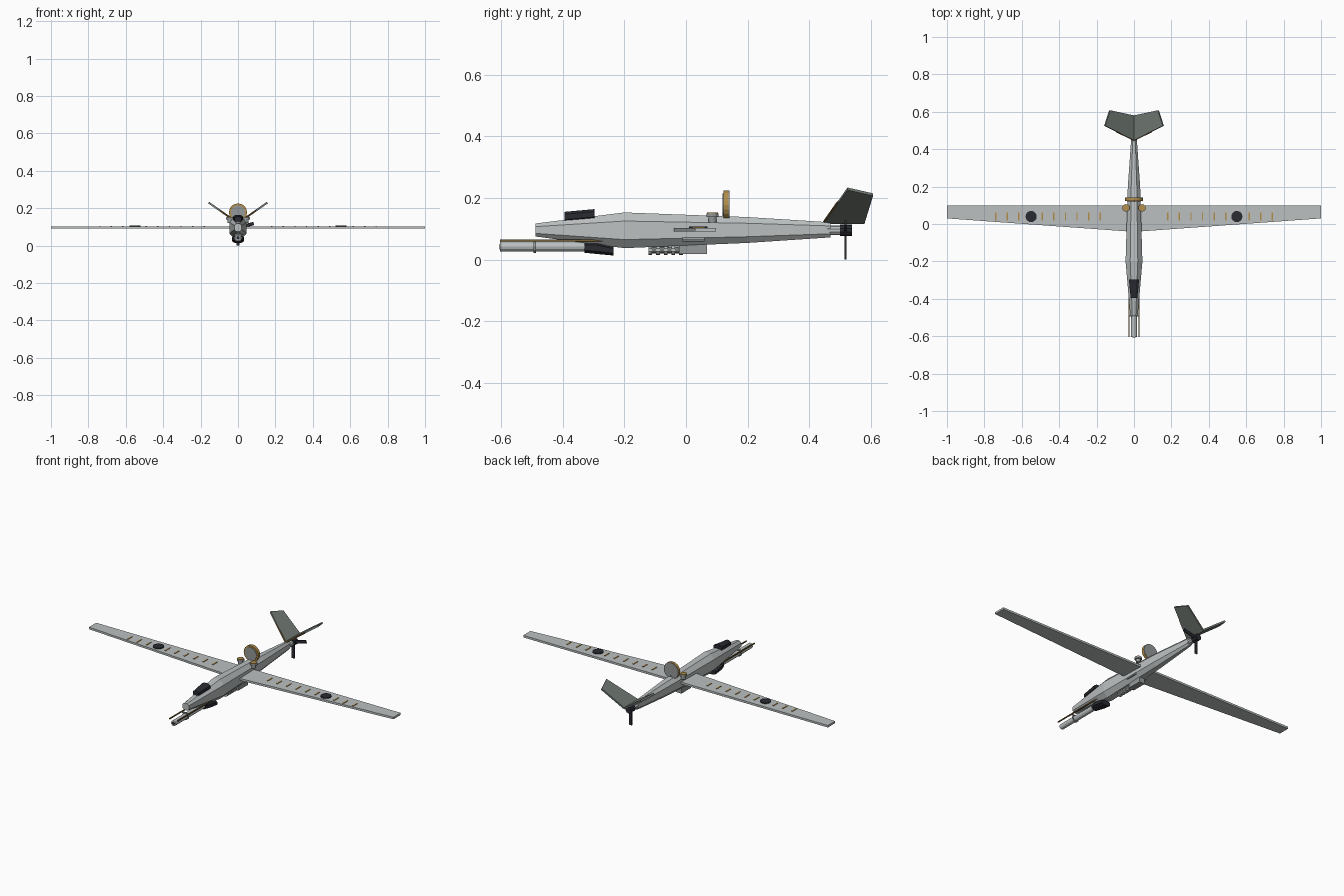
import bpy, bmesh, math
from mathutils import Vector, Matrix

if "Cube" in bpy.data.objects:
    bpy.data.objects.remove(bpy.data.objects["Cube"])


def mat(name, rgb):
    m = bpy.data.materials.new(name)
    m.diffuse_color = (*rgb, 1)
    m.use_nodes = True
    m.node_tree.nodes["Principled BSDF"].inputs["Base Color"].default_value = m.diffuse_color
    return m


GREY = mat("light grey", (0.50, 0.53, 0.53))
MID = mat("mid grey", (0.30, 0.32, 0.32))
FIN = mat("green grey", (0.17, 0.20, 0.175))
DARK = mat("near black", (0.022, 0.024, 0.032))
GOLD = mat("gold", (0.45, 0.27, 0.07))
BROWN = mat("dark bronze", (0.20, 0.12, 0.035))


def finish(name, bm, material):
    bmesh.ops.recalc_face_normals(bm, faces=bm.faces)
    me = bpy.data.meshes.new(name)
    bm.to_mesh(me)
    bm.free()
    me.materials.append(material)
    ob = bpy.data.objects.new(name, me)
    bpy.context.collection.objects.link(ob)
    return ob


def loft(name, rings, material):
    """Skin a list of equal-length point rings and cap both ends."""
    bm = bmesh.new()
    rows = [[bm.verts.new(p) for p in r] for r in rings]
    n = len(rows[0])
    for a, b in zip(rows, rows[1:]):
        for i in range(n):
            bm.faces.new((a[i], a[(i + 1) % n], b[(i + 1) % n], b[i]))
    bm.faces.new(rows[0])
    bm.faces.new(rows[-1])
    return finish(name, bm, material)


def rect(y, hw, z0, z1):
    return [(-hw, y, z0), (hw, y, z0), (hw, y, z1), (-hw, y, z1)]


def octagon(y, hw, z0, z1, k=0.45, q=0.24):
    h = z1 - z0
    return [(hw * k, y, z0), (hw, y, z0 + q * h), (hw, y, z1 - q * h), (hw * k, y, z1),
            (-hw * k, y, z1), (-hw, y, z1 - q * h), (-hw, y, z0 + q * h), (-hw * k, y, z0)]


def box(name, c, s, material, roll=0.0):
    bm = bmesh.new()
    bmesh.ops.create_cube(bm, size=1)
    bm.transform(Matrix.Translation(c) @ Matrix.Rotation(roll, 4, 'Y') @ Matrix.Diagonal((*s, 1)))
    return finish(name, bm, material)


def rod(name, a, b, r, material, sides=12):
    a, b = Vector(a), Vector(b)
    d = b - a
    bm = bmesh.new()
    bmesh.ops.create_cone(bm, cap_ends=True, segments=sides, radius1=r, radius2=r, depth=d.length)
    bm.transform(Matrix.Translation((a + b) / 2) @ d.to_track_quat('Z', 'Y').to_matrix().to_4x4())
    return finish(name, bm, material)


def slab(name, pts, offset, material):
    """Flat polygon given thickness along an offset vector."""
    o = Vector(offset)
    return loft(name, [[Vector(p) - o / 2 for p in pts], [Vector(p) + o / 2 for p in pts]], material)


# Faceted fuselage
loft("fuselage", [octagon(*s) for s in (
    (-0.49, 0.020, 0.075, 0.117), (-0.20, 0.045, 0.037, 0.153),
    (0.20, 0.033, 0.054, 0.138), (0.47, 0.014, 0.072, 0.121))], GREY)

# Tapered wing with straight trailing edge
slab("wing", [(-1, 0.03, 0.097), (0, -0.042, 0.097), (1, 0.03, 0.097), (1, 0.098, 0.097),
              (-1, 0.098, 0.097)], (0, 0, 0.012), GREY)

for s, side in ((-1, "left"), (1, "right")):
    # Wing markers and round hatch
    for i in range(10):
        if i != 6:
            box(f"{side}_wing_marker", (s * (0.18 + 0.0622 * i), 0.04, 0.104), (0.007, 0.042, 0.004), GOLD)
    rod(f"{side}_wing_hatch", (s * 0.55, 0.04, 0.102), (s * 0.55, 0.04, 0.108), 0.03, DARK, 16)

    # V tail fin with bronze strip along the leading edge
    root, tip = Vector((0, 0.448, 0.12)), Vector((s * 0.157, 0.525, 0.23))
    pts = [root, tip, Vector((s * 0.13, 0.608, 0.211)), Vector((0, 0.58, 0.12))]
    normal = (tip - root).cross(pts[3] - root).normalized()
    slab(f"{side}_tail_fin", pts, normal * 0.010, FIN)
    rod(f"{side}_fin_edge", root, root.lerp(tip, 0.6), 0.0045, BROWN, 6)

    # Top sensor, side pod and gun rail
    rod(f"{side}_sensor_base", (s * 0.043, 0.086, 0.120), (s * 0.043, 0.086, 0.148), 0.013, MID, 12)
    rod(f"{side}_sensor_cap", (s * 0.043, 0.086, 0.139), (s * 0.043, 0.086, 0.150), 0.020, MID, 12)
    rod(f"{side}_sensor_top", (s * 0.043, 0.086, 0.149), (s * 0.043, 0.086, 0.153), 0.018, GOLD, 12)
    rod(f"{side}_side_pod", (s * 0.039, -0.012, 0.065), (s * 0.039, 0.06, 0.065), 0.006, GREY, 8)
    box(f"{side}_gun_rail", (s * 0.026, -0.43, 0.062), (0.006, 0.35, 0.006), BROWN)

# Upright dish with gold rim and short mast
rod("dish_rim", (0, 0.122, 0.177), (0, 0.138, 0.177), 0.048, GOLD, 20)
rod("dish_face", (0, 0.119, 0.177), (0, 0.126, 0.177), 0.038, MID, 20)
rod("dish_back", (0, 0.134, 0.177), (0, 0.141, 0.177), 0.047, MID, 20)
rod("dish_mast", (0, 0.13, 0.12), (0, 0.13, 0.15), 0.012, MID, 8)

# Dark nose housing above
loft("top_housing", [octagon(-0.395, 0.018, 0.122, 0.155), octagon(-0.297, 0.027, 0.130, 0.164)], DARK)

# Gun mount and barrel below
loft("gun_mount", [octagon(-0.330, 0.020, 0.022, 0.056), octagon(-0.29, 0.031, 0.018, 0.056),
                   octagon(-0.235, 0.030, 0.013, 0.042)], DARK)
rod("gun_barrel", (0, -0.605, 0.042), (0, -0.32, 0.042), 0.016, GREY, 12)
rod("barrel_bore", (0, -0.606, 0.042), (0, -0.60, 0.042), 0.009, DARK, 12)
rod("barrel_clamp", (0, -0.495, 0.042), (0, -0.487, 0.042), 0.021, MID, 12)
box("rail_bridge", (0, -0.491, 0.060), (0.056, 0.008, 0.005), MID)

# Ribbed belly pod
box("belly_pod", (0, 0.023, 0.034), (0.036, 0.090, 0.032), MID)
rod("belly_tube", (0, -0.12, 0.031), (0, 0, 0.031), 0.011, MID, 10)
for i in range(5):
    y = -0.116 + i * 0.025
    rod("belly_rib", (0, y - 0.006, 0.031), (0, y + 0.006, 0.031), 0.016, GREY, 10)

# Pusher propeller
rod("engine_shaft", (0, 0.46, 0.095), (0, 0.51, 0.095), 0.016, GREY, 10)
rod("propeller_hub", (0, 0.50, 0.095), (0, 0.54, 0.095), 0.019, DARK, 10)
box("lower_blade", (0, 0.519, 0.046), (0.018, 0.006, 0.092), DARK)
box("side_blade", (0.042, 0.519, 0.107), (0.088, 0.006, 0.018), DARK, math.radians(-15))
